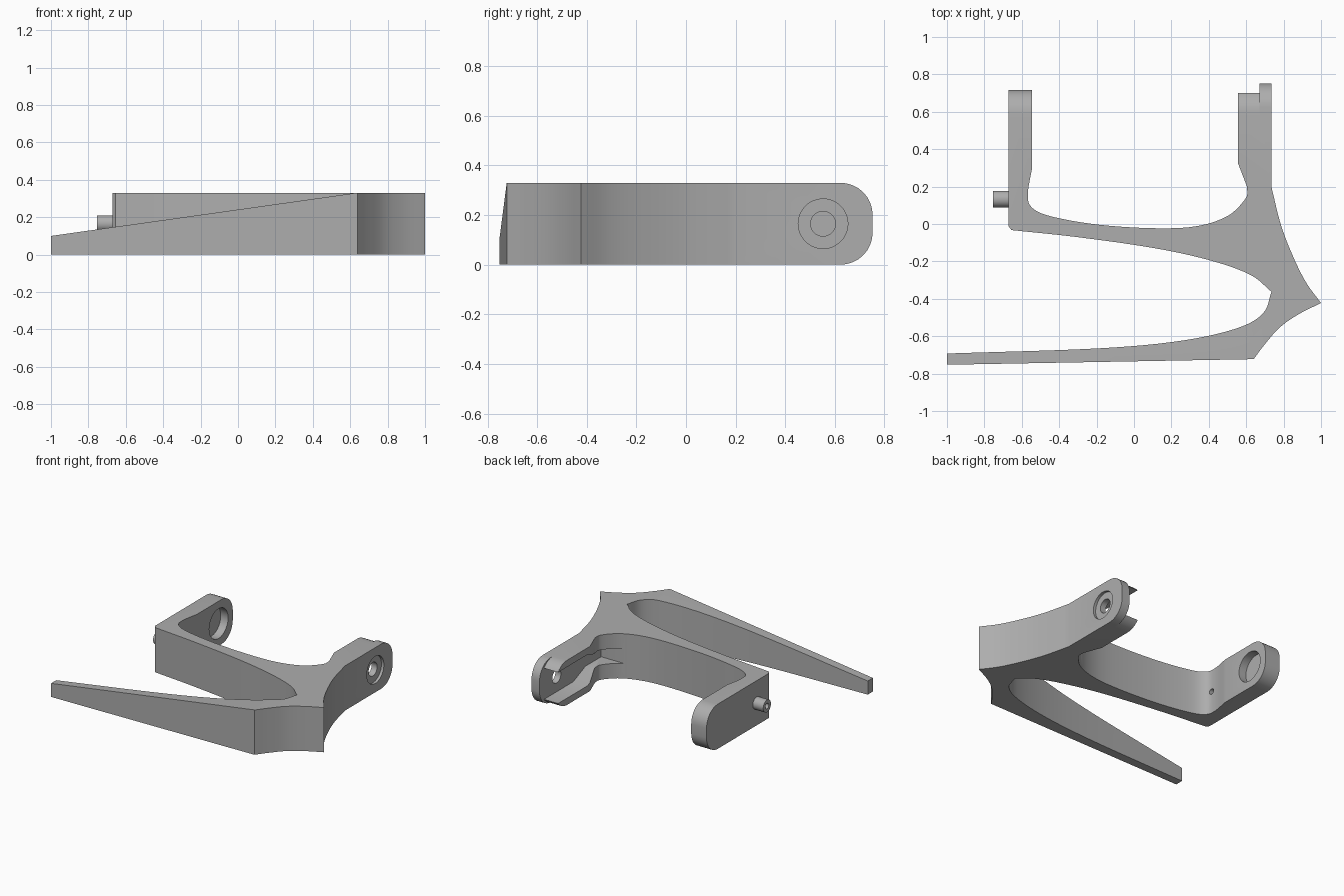
import bpy, bmesh, math
from mathutils import Vector, Matrix

if "Cube" in bpy.data.objects:
    bpy.data.objects.remove(bpy.data.objects["Cube"], do_unlink=True)

H = 0.33          # body height
MID = H / 2       # height of all bores

grey = bpy.data.materials.new("plain grey")
grey.use_nodes = True
colour = (0.42, 0.42, 0.42, 1)
grey.diffuse_color = colour
grey.node_tree.nodes["Principled BSDF"].inputs["Base Color"].default_value = colour


def add_object(name, bm):
    bmesh.ops.recalc_face_normals(bm, faces=bm.faces[:])
    mesh = bpy.data.meshes.new(name)
    bm.to_mesh(mesh)
    bm.free()
    mesh.materials.append(grey)
    obj = bpy.data.objects.new(name, mesh)
    bpy.context.collection.objects.link(obj)
    return obj


def prism(name, points, offset):
    """Extrude a closed outline of 3D points along an offset."""
    bm = bmesh.new()
    face = bm.faces.new([bm.verts.new(p) for p in points])
    made = bmesh.ops.extrude_face_region(bm, geom=[face])["geom"]
    moved = [g for g in made if isinstance(g, bmesh.types.BMVert)]
    bmesh.ops.translate(bm, verts=moved, vec=offset)
    return add_object(name, bm)


def side_prism(name, outline, x0, x1):
    return prism(name, [(x0, y, z) for y, z in outline], (x1 - x0, 0, 0))


def x_cylinder(name, x0, x1, y, radius):
    bm = bmesh.new()
    place = Matrix.Translation(((x0 + x1) / 2, y, MID)) @ Matrix.Rotation(math.pi / 2, 4, 'Y')
    bmesh.ops.create_cone(bm, cap_ends=True, segments=48, radius1=radius,
                          radius2=radius, depth=x1 - x0, matrix=place)
    return add_object(name, bm)


def smooth(points, steps=6):
    """Rounded curve passing through the given points."""
    p = [Vector(q) for q in points]
    p = [2 * p[0] - p[1]] + p + [2 * p[-1] - p[-2]]
    out = []
    for a, b, c, d in zip(p, p[1:], p[2:], p[3:]):
        for i in range(steps):
            t = i / steps
            out.append((2 * b + (c - a) * t + (2 * a - 5 * b + 4 * c - d) * t**2
                        + (3 * b - a - 3 * c + d) * t**3) / 2)
    return out + [p[-2]]


def combine(target, tool, operation='DIFFERENCE'):
    mod = target.modifiers.new(tool.name, 'BOOLEAN')
    mod.operation = operation
    mod.solver = 'EXACT'
    mod.object = tool
    bpy.context.view_layer.objects.active = target
    bpy.ops.object.modifier_apply(modifier=mod.name)
    bpy.data.objects.remove(tool, do_unlink=True)


# Plan outline of the fork and lever
fork_underside = smooth([(-.655, -.03), (-.3, -.068), (.1, -.125), (.4, -.19),
                         (.62, -.268), (.735, -.36)])
lever_inside = smooth([(.735, -.36), (.69, -.475), (.55, -.555), (.25, -.622),
                       (-.2, -.663), (-1, -.69)])
nose = smooth([(.64, -.72), (.7, -.64), (.78, -.55), (.88, -.48), (1, -.42)])
flank = smooth([(1, -.42), (.92, -.31), (.85, -.17), (.785, 0), (.735, .2)])
fork_inside = smooth([(.605, .2), (.597, .14), (.5, .045), (.33, -.01), (.1, -.02),
                      (-.2, 0), (-.45, .045), (-.55, .095), (-.567, .17), (-.545, .3)])
outline = ([(-.67, .8), (-.67, -.01)] + fork_underside + lever_inside[1:]
           + [(-1, -.75)] + nose + flank[1:]
           + [(.735, .8), (.555, .8), (.555, .33)] + fork_inside + [(-.545, .8)])
body = prism("lever_fork", [(x, y, 0) for x, y in outline], (0, 0, H))

# Sloping top of the lever
slope = [(-1.2, -.9, .1 - .2 * .14), (.63, -.9, H), (.63, -.9, .5), (-1.2, -.9, .5)]
combine(body, prism("slope_cutter", slope, (0, .5, 0)))


# Rounded arm ends
def end_cutter(x0, x1, end, r=.13):
    arc = [(i * math.pi / 16) for i in range(9)]
    low = [(end - r + r * math.sin(a), r - r * math.cos(a)) for a in arc]
    high = [(y, H - z) for y, z in reversed(low)]
    frame = [(end - r, .6), (end + .3, .6), (end + .3, -.3), (end - r, -.3)]
    return side_prism("end_cutter", frame + low + high, x0, x1)


for x0, x1, end in ((-.8, -.4, .72), (.4, .67, .73), (.67, .9, .755)):
    combine(body, end_cutter(x0, x1, end))

# Open channel on the inside of the left arm
lower = [(.035, .11), (.22, .11), (.36, .05), (.9, .05)]
channel = lower + [(y, H - z) for y, z in reversed(lower)]
combine(body, side_prism("channel_cutter", channel, .3, .67))

# Pivot bore with counterbore, blind socket in the other arm
combine(body, x_cylinder("pivot_bore", .6, .9, .555, .05))
combine(body, x_cylinder("counterbore", .715, .9, .555, .1))
combine(body, x_cylinder("blind_socket", -.605, -.4, .555, .11))

# Hollow side pin
combine(body, x_cylinder("side_pin", -.755, -.62, .135, .045), 'UNION')
combine(body, x_cylinder("pin_bore", -.9, -.4, .135, .02))

# Shading and final centring
mesh = body.data
for axis in (0, 1):
    values = [v.co[axis] for v in mesh.vertices]
    shift = (min(values) + max(values)) / 2
    for v in mesh.vertices:
        v.co[axis] -= shift
bpy.ops.object.select_all(action='DESELECT')
body.select_set(True)
bpy.context.view_layer.objects.active = body
bpy.ops.object.shade_smooth_by_angle(angle=math.radians(30))
